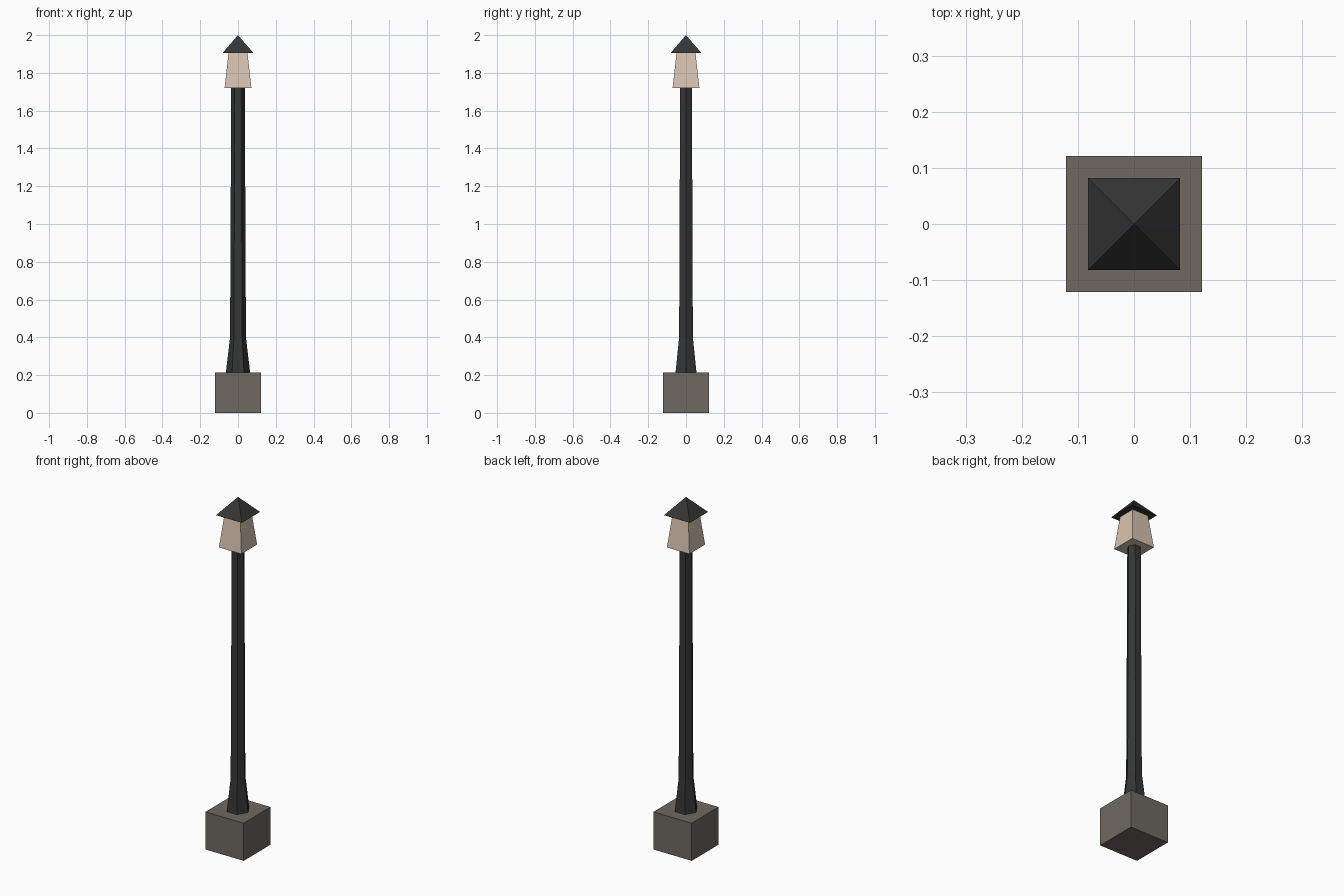
import bpy
import bmesh
from math import cos, sin, tau

cube = bpy.data.objects.get("Cube")
if cube:
    bpy.data.objects.remove(cube, do_unlink=True)


def material(name, rgb):
    mat = bpy.data.materials.new(name)
    mat.use_nodes = True
    mat.diffuse_color = (*rgb, 1)
    mat.node_tree.nodes["Principled BSDF"].inputs["Base Color"].default_value = (*rgb, 1)
    return mat


def column(name, mat, sides, profile, turn=0.0):
    """Stack regular polygons of (corner radius, height); radius 0 makes a point."""
    bm = bmesh.new()
    rings = []
    for radius, z in profile:
        count = sides if radius else 1
        rings.append([bm.verts.new((radius * cos(tau * (i + turn) / sides),
                                    radius * sin(tau * (i + turn) / sides), z))
                      for i in range(count)])
    for low, high in zip(rings, rings[1:]):
        for i in range(sides):
            j = (i + 1) % sides
            upper = [high[j], high[i]] if len(high) > 1 else [high[0]]
            bm.faces.new([low[i], low[j]] + upper)
    bm.faces.new(rings[0][::-1])
    if len(rings[-1]) > 1:
        bm.faces.new(rings[-1])
    bmesh.ops.recalc_face_normals(bm, faces=bm.faces)
    mesh = bpy.data.meshes.new(name)
    bm.to_mesh(mesh)
    bm.free()
    mesh.materials.append(mat)
    obj = bpy.data.objects.new(name, mesh)
    bpy.context.collection.objects.link(obj)


def square_column(name, mat, profile):
    """Same, with half widths and sides square to the axes."""
    column(name, mat, 4, [(half * 2 ** 0.5, z) for half, z in profile], turn=0.5)


stone = material("stone", (0.156, 0.138, 0.117))
iron = material("dark iron", (0.035, 0.036, 0.037))
glass = material("warm glass", (0.68, 0.55, 0.43))

# Stone footing
square_column("stone_base", stone, [(0.121, 0), (0.121, 0.215)])
# Six-sided post with a flared foot
column("post", iron, 6, [(0.064, 0.215), (0.042, 0.4), (0.036, 1.72)])
# Lantern, wider at the bottom
square_column("lantern", glass, [(0.071, 1.72), (0.05, 1.905)])
# Pyramid roof
square_column("lantern_roof", iron, [(0.082, 1.905), (0, 2.0)])
